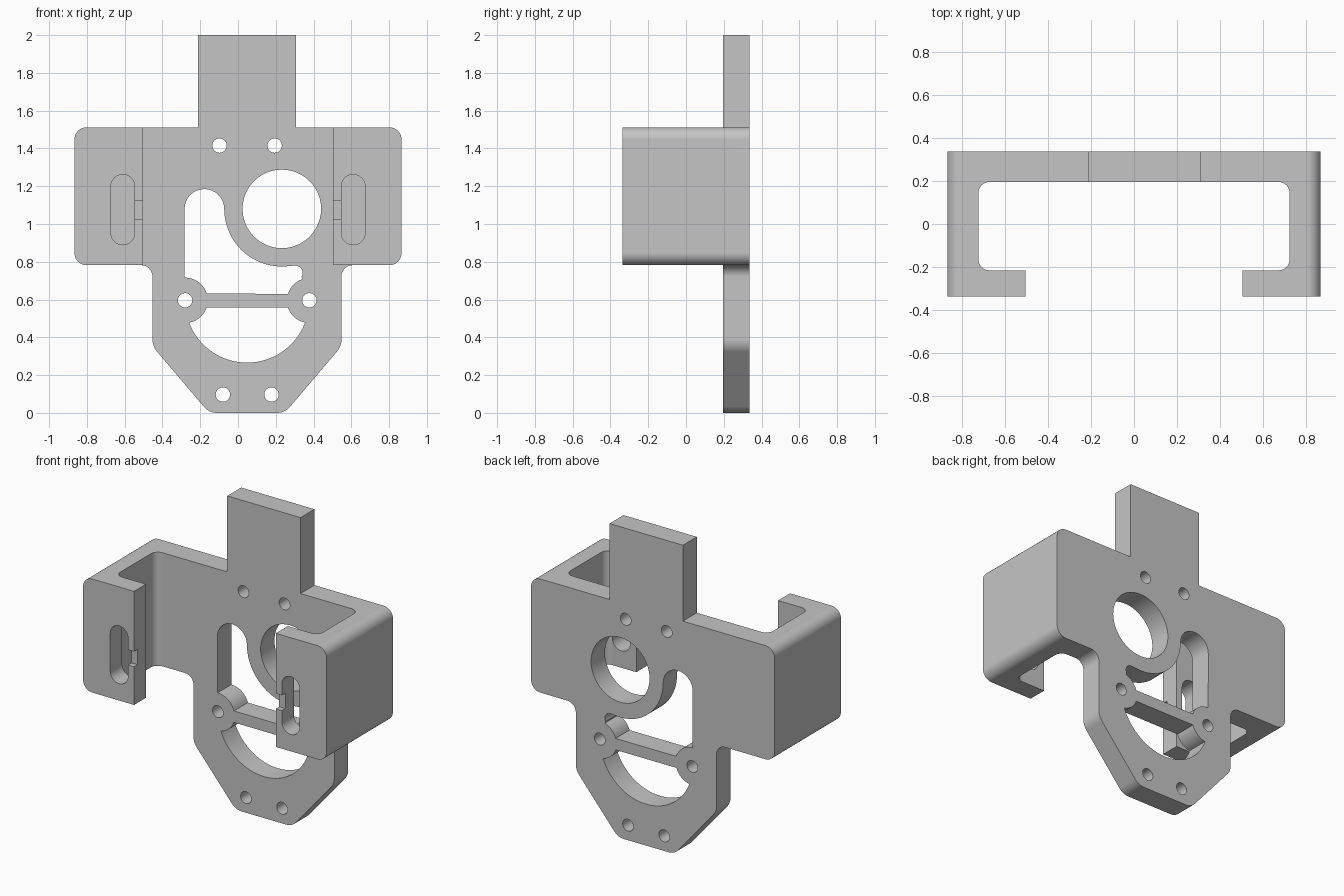
import bpy, bmesh
from math import sin, cos, tan, radians
from mathutils import Vector

if "Cube" in bpy.data.objects:
    bpy.data.objects.remove(bpy.data.objects["Cube"], do_unlink=True)

BACK = 0.336       # rear face, and half the total depth
PLATE = 0.195      # front face of the back plate
BASE = 0.782       # underside of the side arms
TOP = 1.512        # top of the side arms
WIDE = 0.866       # half width

grey = bpy.data.materials.new("light grey")
grey.use_nodes = True
colour = (0.56, 0.56, 0.56, 1)
grey.diffuse_color = colour
grey.node_tree.nodes["Principled BSDF"].inputs["Base Color"].default_value = colour


def arc(x, y, r, start, end, steps=16):
    angles = [radians(start + (end - start) * i / steps) for i in range(steps + 1)]
    return [(x + r * cos(a), y + r * sin(a)) for a in angles]


def circle(x, y, r):
    return arc(x, y, r, 0, 360, 48)[:-1]


def rounded(corners, steps=8):
    """Turn (x, y, radius) corners into an outline with filleted corners."""
    out = []
    for i, (x, y, r) in enumerate(corners):
        p = Vector((x, y))
        if not r:
            out.append((x, y))
            continue
        before = (Vector(corners[i - 1][:2]) - p).normalized()
        after = (Vector(corners[(i + 1) % len(corners)][:2]) - p).normalized()
        half = before.angle(after) / 2
        centre = p + (before + after).normalized() * r / sin(half)
        a = (p + before * r / tan(half) - centre).normalized()
        b = (p + after * r / tan(half) - centre).normalized()
        out += [tuple(centre + a.slerp(b, k / steps) * r) for k in range(steps + 1)]
    return out


def box(x0, x1, y0, y1):
    return [(x0, y0), (x1, y0), (x1, y1), (x0, y1)]


def prism(name, outlines, axis, low, high):
    """Extrude closed outlines along y (drawn in xz) or z (drawn in xy)."""
    bm = bmesh.new()
    for outline in outlines:
        verts = [bm.verts.new((u, low, v) if axis == "y" else (u, v, low)) for u, v in outline]
        face = bm.faces.new(verts)
        new = bmesh.ops.extrude_face_region(bm, geom=[face])["geom"]
        shift = Vector((0, high - low, 0) if axis == "y" else (0, 0, high - low))
        bmesh.ops.translate(bm, vec=shift, verts=[g for g in new if isinstance(g, bmesh.types.BMVert)])
    bmesh.ops.recalc_face_normals(bm, faces=bm.faces)
    mesh = bpy.data.meshes.new(name)
    bm.to_mesh(mesh)
    bm.free()
    mesh.materials.append(grey)
    obj = bpy.data.objects.new(name, mesh)
    bpy.context.collection.objects.link(obj)
    return obj


# Channel seen from above: back plate, side arms and inward lips
right_half = [(0.504, -BACK, 0), (WIDE, -BACK, 0), (WIDE, BACK, 0)]
inner_half = [(0.721, PLATE, 0.05), (0.721, -0.215, 0.05), (0.504, -0.215, 0)]
mirror = lambda pts: [(-x, y, r) for x, y, r in reversed(pts)]
channel = rounded(right_half + mirror(right_half) + mirror(inner_half) + inner_half)
bracket = prism("mounting_bracket", [channel], "z", -0.1, 2.1)

# Front silhouette: arms, tapered lower plate and upright tab
silhouette = prism("silhouette_cutter", [rounded([
    (-WIDE, BASE, 0.065), (-0.453, BASE, 0.06), (-0.453, 0.353, 0.1),
    (-0.153, 0, 0.09), (0.248, 0, 0.09), (0.548, 0.353, 0.1),
    (0.548, BASE, 0.06), (WIDE, BASE, 0.065), (WIDE, TOP, 0.065),
    (0.308, TOP, 0), (0.308, 2, 0), (-0.213, 2, 0),
    (-0.213, TOP, 0), (-WIDE, TOP, 0.065)])], "y", -0.5, 0.5)

# Keep the lower plate free of lip material
below_lips = prism("below_lips_cutter", [box(-1, 1, -0.2, BASE)], "y", -0.6, 0.1)

# Openings in the back plate
upper_opening = (arc(-0.178, 1.08, 0.105, 180, 0) + arc(0.232, 1.08, 0.305, 180, 279, 24)
                 + arc(0.302, 0.74, 0.04, 100, -30, 10) + arc(0.378, 0.596, 0.118, 108, 163, 10)
                 + arc(-0.28, 0.596, 0.12, 17, 91, 10))
lower_opening = (arc(-0.28, 0.596, 0.12, -79, -19, 10) + arc(0.378, 0.596, 0.12, 199, 259, 10)
                 + arc(0.048, 0.594, 0.328, -22, -158, 32))
bolt_spots = [(-0.098, 1.415), (0.194, 1.415), (-0.28, 0.596),
              (0.378, 0.596), (-0.08, 0.097), (0.177, 0.097)]
holes = [circle(x, z, 0.038) for x, z in bolt_spots] + [circle(0.232, 1.08, 0.208)]
plate_holes = prism("plate_hole_cutter", holes + [upper_opening, lower_opening], "y", 0.1, 0.5)

# Slots through the lips, with a shallow groove from slot to lip edge
slots = [arc(s * 0.61, 1.199, 0.063, 0, 180) + arc(s * 0.61, 0.953, 0.063, 180, 360) for s in (-1, 1)]
lip_slots = prism("lip_slot_cutter", slots, "y", -0.5, -0.1)
grooves = [box(s * 0.528 - 0.06, s * 0.528 + 0.06, 1.027, 1.125) for s in (-1, 1)]
lip_grooves = prism("lip_groove_cutter", grooves, "y", -0.5, -BACK + 0.035)

# Cut the bracket to shape
bpy.context.view_layer.objects.active = bracket
for cutter in (silhouette, below_lips, plate_holes, lip_slots, lip_grooves):
    cutter.hide_render = True
    mod = bracket.modifiers.new(cutter.name, "BOOLEAN")
    mod.object = cutter
    mod.solver = "EXACT"
    mod.operation = "INTERSECT" if cutter is silhouette else "DIFFERENCE"
    bpy.ops.object.modifier_apply(modifier=mod.name)
    bpy.data.objects.remove(cutter, do_unlink=True)

# Smooth the fillets while keeping flat faces flat
for obj in bpy.context.selected_objects:
    obj.select_set(False)
bracket.select_set(True)
bpy.ops.object.shade_smooth_by_angle(angle=radians(30))
weighted = bracket.modifiers.new("flat_face_normals", "WEIGHTED_NORMAL")
weighted.keep_sharp = True
